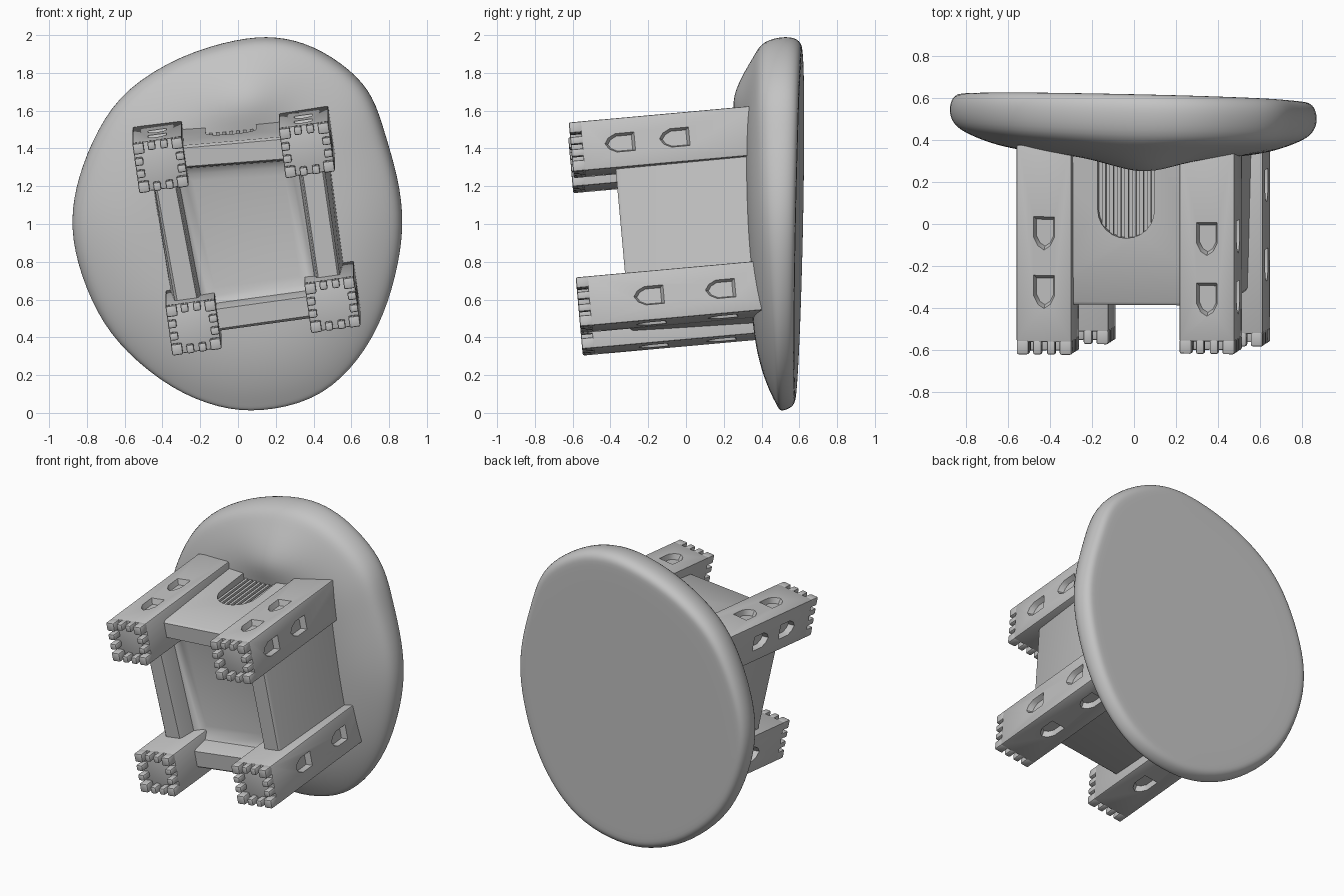
import bpy, bmesh, math
from mathutils import Matrix, Vector

cube = bpy.data.objects.get("Cube")
if cube:
    bpy.data.objects.remove(cube, do_unlink=True)

stone = bpy.data.materials.new("grey_stone")
stone.use_nodes = True
GREY = (0.55, 0.55, 0.55, 1)
stone.diffuse_color = GREY
stone.node_tree.nodes["Principled BSDF"].inputs["Base Color"].default_value = GREY

# Castle frame: local z is the castle's height, pointing out towards the front
TILT, TWIST = 0.09, math.radians(8)
FRAME = Matrix.Translation((0, 0, 1)) @ Matrix.Rotation(math.pi / 2 + TILT, 4, 'X')
HALF = 0.132
SINK = -0.42


def spin(angle):
    return Matrix.Rotation(angle, 4, 'Z')


def finish(bm, name, matrix=Matrix()):
    bm.transform(matrix)
    bmesh.ops.recalc_face_normals(bm, faces=bm.faces[:])
    mesh = bpy.data.meshes.new(name)
    bm.to_mesh(mesh)
    bm.free()
    mesh.materials.append(stone)
    obj = bpy.data.objects.new(name, mesh)
    bpy.context.collection.objects.link(obj)
    return obj


def add_box(bm, low, high, matrix=Matrix()):
    low, high = Vector(low), Vector(high)
    size = Matrix.Diagonal((*(high - low), 1))
    bmesh.ops.create_cube(bm, size=1, matrix=matrix @ Matrix.Translation((low + high) / 2) @ size)


def add_loft(bm, rings):
    rows = [[bm.verts.new(p) for p in ring] for ring in rings]
    n = len(rows[0])
    for a, b in zip(rows, rows[1:]):
        for i in range(n):
            bm.faces.new((a[i], a[(i + 1) % n], b[(i + 1) % n], b[i]))
    bm.faces.new(rows[0][::-1])
    bm.faces.new(rows[-1])


def apply(obj, kind, **settings):
    mod = obj.modifiers.new(kind.lower(), kind)
    for key, value in settings.items():
        setattr(mod, key, value)
    bpy.context.view_layer.objects.active = obj
    bpy.ops.object.modifier_apply(modifier=mod.name)


def carve(obj, cutter):
    cutter.hide_render = True
    apply(obj, 'BOOLEAN', object=cutter, operation='DIFFERENCE', solver='EXACT')
    bpy.data.objects.remove(cutter, do_unlink=True)


def smooth(obj, degrees):
    bpy.ops.object.select_all(action='DESELECT')
    obj.select_set(True)
    bpy.context.view_layer.objects.active = obj
    bpy.ops.object.shade_smooth_by_angle(angle=math.radians(degrees))


# Rounded mound with a flat back
OUTLINE = [(.2, 2), (0, 1.985), (-.3, 1.9), (-.6, 1.72), (-.75, 1.5), (-.85, 1.25),
           (-.89, 1.03), (-.86, .8), (-.75, .52), (-.6, .32), (-.35, .12), (-.1, .02),
           (.12, 0), (.4, .06), (.6, .22), (.75, .45), (.84, .72), (.885, 1),
           (.85, 1.25), (.78, 1.48), (.72, 1.68), (.6, 1.82), (.4, 1.95)]
BACK = [(.3, .6), (.9, .6), (.95, .6), (.985, .58), (1.005, .52)]
FRONT = [(.98, .45), (.9, .41), (.78, .37), (.65, .345), (.52, .335), (.4, .33), (.15, .33)]


def mound_point(x, z, scale, y, slope):
    px, pz = x * scale, 1 + (z - 1) * scale
    bulge = .095 * math.exp(-((px - .03) / .2) ** 2 - ((pz - 1.66) / .17) ** 2)
    lean = slope * (pz - 1) - .025 * px
    return px, y + lean - (bulge if slope < 0 else 0), pz


bm = bmesh.new()
add_loft(bm, [[mound_point(x, z, s, y, k) for x, z in OUTLINE]
              for rows, k in ((BACK, .02), (FRONT, -.04)) for s, y in rows])
mound = finish(bm, "mound")
apply(mound, 'SUBSURF', levels=2)
smooth(mound, 60)

# Towers: name, centre, height, window heights, angles of the outer faces
TOWERS = [("upper_right_tower", (-.41, .364), .58, (.28, .0), (90, 180)),
          ("upper_left_tower", (.365, .443), .57, (.31, .02), (0, 90)),
          ("lower_left_tower", (.5, -.377), .607, (.23, -.15), (270, 0)),
          ("lower_right_tower", (-.235, -.497), .607, (.23, -.13), (180, 270))]
WINDOW = [(-.05, -.08), (.05, -.08), (.05, .02), (.03, .06), (0, .08), (-.03, .06), (-.05, .02)]
NOTCH_DEPTH, RIM = .06, .045

for name, (u, v), top, levels, sides in TOWERS:
    place = FRAME @ Matrix.Translation((u, v, 0)) @ spin(TWIST)
    bm = bmesh.new()
    add_box(bm, (-HALF, -HALF, SINK), (HALF, HALF, top - NOTCH_DEPTH))
    tower = finish(bm, name, place)
    apply(tower, 'BEVEL', width=.008, segments=2)

    # Pointed window recesses on the outer faces
    bm = bmesh.new()
    for side in sides:
        turn = spin(math.radians(side))
        for level in levels:
            add_loft(bm, [[turn @ Vector((d, s * k, level + h * k)) for s, h in WINDOW]
                          for d, k in ((HALF + .02, 1.1), (HALF - .035, .8))])
    carve(tower, finish(bm, "window_cutter", place))
    smooth(tower, 35)

    # Battlements around the rim
    bm = bmesh.new()
    low, high = top - NOTCH_DEPTH - .01, top
    for quarter in range(4):
        turn = spin(quarter * math.pi / 2)
        add_box(bm, (HALF - .058, HALF - .058, low), (HALF, HALF, high), turn)
        for s in (-.033, .033):
            add_box(bm, (HALF - RIM, s - .02, low), (HALF, s + .02, high), turn)
    merlons = finish(bm, name + "_battlements", place)
    apply(merlons, 'BEVEL', width=.009, segments=2)
    smooth(merlons, 40)

# Keep: walls around a sunken courtyard
WALL_TOP, WALL_HALF = .345, .085
centres = [Vector((*t[1], 0)) for t in TOWERS]
middle = sum(centres, Vector()) / 4
bm = bmesh.new()
rings = []
for height, grow in ((SINK, .09), (WALL_TOP - .015, .068), (WALL_TOP, .055)):
    rings.append([c + Vector((math.copysign(grow, c.x - middle.x),
                              math.copysign(grow, c.y - middle.y), height)) for c in centres])
add_loft(bm, rings)
bmesh.ops.recalc_face_normals(bm, faces=bm.faces[:])
floor = max(bm.faces, key=lambda f: f.calc_center_median().z)
for inset, drop in ((.145, 0), (.012, .02), (.018, .1), (.05, .025), (.06, .01)):
    bmesh.ops.inset_region(bm, faces=[floor], thickness=inset)
    for vert in floor.verts:
        vert.co.z -= drop
keep = finish(bm, "keep_walls", FRAME)

# Arched gateway in the upper wall with a grating of bars
a, b = centres[0], centres[1]
along = math.atan2(b.y - a.y, b.x - a.x)
gate = FRAME @ Matrix.Translation((a + b) / 2 + Vector((-.015, .075, 0))) @ spin(along)
GATE_HALF, SPRING = .135, -.11
arch = [(-GATE_HALF, SINK - .1), (GATE_HALF, SINK - .1)]
arch += [(GATE_HALF * math.cos(t * math.pi / 12), SPRING + GATE_HALF * math.sin(t * math.pi / 12))
         for t in range(13)]
bm = bmesh.new()
add_loft(bm, [[(s, d, h) for s, h in arch] for d in (-.045, .15)])
carve(keep, finish(bm, "gate_cutter", gate))
smooth(keep, 40)

bm = bmesh.new()
for i in range(-3, 4):
    s = i * .036
    rise = SPRING + math.sqrt(GATE_HALF ** 2 - s ** 2)
    add_box(bm, (s - .009, -.06, SINK), (s + .009, -.015, rise + .005))
finish(bm, "gate_bars", gate)
